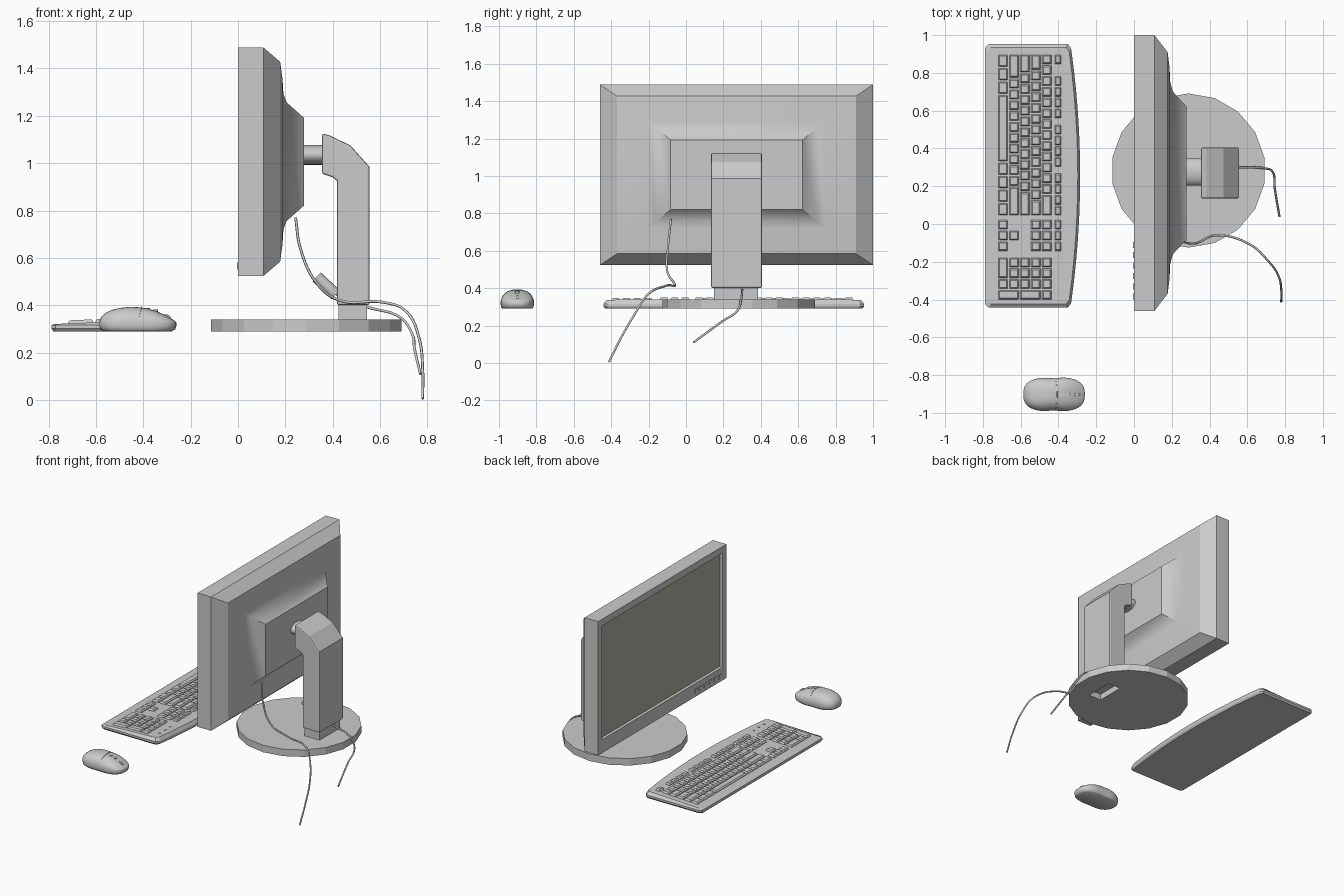
import bpy, bmesh, math
from mathutils import Vector

if "Cube" in bpy.data.objects:
    bpy.data.objects.remove(bpy.data.objects["Cube"])

# ---------- helpers ----------
def add_object(name, bm, smooth=None, color=None):
    bmesh.ops.recalc_face_normals(bm, faces=bm.faces)
    me = bpy.data.meshes.new(name)
    bm.to_mesh(me)
    bm.free()
    ob = bpy.data.objects.new(name, me)
    bpy.context.collection.objects.link(ob)
    if color:
        mat = bpy.data.materials.new(name + "_material")
        mat.diffuse_color = color
        mat.use_nodes = True
        mat.node_tree.nodes["Principled BSDF"].inputs["Base Color"].default_value = mat.diffuse_color
        me.materials.append(mat)
    if smooth:
        bpy.ops.object.select_all(action='DESELECT')
        ob.select_set(True)
        bpy.context.view_layer.objects.active = ob
        bpy.ops.object.shade_smooth_by_angle(angle=math.radians(smooth))
    return ob

def loft(bm, rings, start=True, end=True):
    rows = [[bm.verts.new(p) for p in r] for r in rings]
    n = len(rows[0])
    for a, b in zip(rows, rows[1:]):
        for i in range(n):
            bm.faces.new((a[i], a[(i + 1) % n], b[(i + 1) % n], b[i]))
    if start:
        bm.faces.new(rows[0])
    if end:
        bm.faces.new(rows[-1])

def box(bm, x0, x1, y0, y1, z0, z1):
    loft(bm, [[(x0, y0, z), (x1, y0, z), (x1, y1, z), (x0, y1, z)] for z in (z0, z1)])

def disc(bm, c, axis, r, depth, n, scale=(1, 1)):
    # cylinder along an axis, centred on c
    d = Vector(axis).normalized()
    u = Vector((0, 1, 0))
    v = d.cross(u) if abs(d.y) < 0.9 else Vector((1, 0, 0))
    if abs(d.y) >= 0.9:
        u = Vector((0, 0, 1))
    ang = [2 * math.pi * i / n for i in range(n)]
    loft(bm, [[Vector(c) + d * s * depth / 2 + u * r * scale[0] * math.cos(a)
               + v * r * scale[1] * math.sin(a) for a in ang] for s in (-1, 1)])

def tube(name, pts, r):
    cu = bpy.data.curves.new(name, 'CURVE')
    cu.dimensions = '3D'
    cu.bevel_depth = r
    cu.bevel_resolution = 1
    cu.resolution_u = 6
    cu.use_fill_caps = True
    sp = cu.splines.new('BEZIER')
    sp.bezier_points.add(len(pts) - 1)
    for bp, p in zip(sp.bezier_points, pts):
        bp.co = p
        bp.handle_left_type = bp.handle_right_type = 'AUTO'
    ob = bpy.data.objects.new(name, cu)
    bpy.context.collection.objects.link(ob)
    return ob

# ---------- monitor housing: rectangular rings from screen recess to back plate ----------
def rect(x, hy, z0, z1):
    return [(x, 0.27 - hy, z0), (x, 0.27 + hy, z0), (x, 0.27 + hy, z1), (x, 0.27 - hy, z1)]

bm = bmesh.new()
profile = [(0, .73, .482), (.108, .73, .482), (.178, .64, .422), (.188, .56, .35),
           (.192, .48, .285), (.206, .43, .25), (.278, .352, .186)]
rings = [rect(.015, .68, .625, 1.435), rect(0, .685, .62, 1.44)]
rings += [rect(x, hy, 1.006 - hz, 1.006 + hz) for x, hy, hz in profile]
loft(bm, rings, start=False)
add_object("monitor_housing", bm, smooth=30)

# screen panel
bm = bmesh.new()
bm.faces.new([bm.verts.new(p) for p in reversed(rect(.015, .68, .625, 1.435))])
add_object("screen", bm, color=(.42, .43, .37, 1))

# front buttons
bm = bmesh.new()
for i in range(6):
    y = -.385 + i * .055
    box(bm, -.005, .005, y - .016, y + .016, .55, .58)
add_object("monitor_buttons", bm)

# ---------- stand ----------
bm = bmesh.new()
disc(bm, (.32, .275, 1.035), (1, 0, 0), .042, .1, 20, (1.7, 1))
add_object("stand_hub", bm, smooth=40)

bm = bmesh.new()
arm = [(.355, 1.125), (.385, 1.118), (.475, 1.075), (.555, .985), (.555, .4),
       (.418, .4), (.418, .925), (.4, .94), (.355, .955)]
loft(bm, [[(x, y, z) for x, z in arm] for y in (.135, .405)])
ob = add_object("stand_arm", bm)
bev = ob.modifiers.new("soft_edges", 'BEVEL')
bev.width = .008
bev.segments = 2
bev.limit_method = 'ANGLE'
bev.angle_limit = math.radians(60)

bm = bmesh.new()
box(bm, .425, .545, .15, .385, .335, .405)
add_object("stand_foot", bm)

# round base with a socket in the underside
bm = bmesh.new()
disc(bm, (.288, .283, .315), (0, 0, 1), .408, .05, 18)
base = add_object("stand_base", bm)
bm = bmesh.new()
box(bm, .435, .535, .165, .37, .25, .334)
cutter = add_object("socket_cutter", bm)
cutter.hide_render = True
cutter.display_type = 'WIRE'
cut = base.modifiers.new("socket", 'BOOLEAN')
cut.object = cutter
cut.operation = 'DIFFERENCE'
cut.solver = 'EXACT'
bpy.context.view_layer.update()
base.data = bpy.data.meshes.new_from_object(base.evaluated_get(bpy.context.evaluated_depsgraph_get()))
base.modifiers.clear()
bpy.data.objects.remove(cutter)

# ---------- cables ----------
tube("monitor_cable", [(.243, -.08, .77), (.265, -.095, .635), (.335, -.1, .49), (.43, -.06, .42),
                       (.61, -.106, .413), (.714, -.2, .37), (.765, -.275, .26),
                       (.78, -.35, .13), (.78, -.412, .005)], .006)
tube("power_cable", [(.40, .28, .46), (.47, .3, .41), (.56, .3, .388), (.69, .295, .345),
                     (.735, .275, .28), (.745, .19, .22), (.77, .04, .11)], .006)
bm = bmesh.new()
disc(bm, (.372, .28, .482), (.085, 0, -.08), .026, .11, 12)
add_object("power_plug", bm, smooth=40)

# ---------- keyboard body ----------
def deck(x):
    return .32 + .04 * (x + .79)

outline = [(-.285 - .048 * t * t, .255 + .675 * t) for t in [i / 6 - 1 for i in range(13)]]
outline += [(-.35, .952), (-.77, .952), (-.788, .935), (-.788, -.425), (-.77, -.442), (-.35, -.442)]

def kb_ring(sx, sy, z):
    pts = [(-.537 + (x + .537) * sx, .255 + (y - .255) * sy) for x, y in outline]
    return [(x, y, z if z else deck(x)) for x, y in pts]

bm = bmesh.new()
loft(bm, [kb_ring(.97, .985, .29), kb_ring(1, 1, .302), kb_ring(1, 1, .316), kb_ring(.95, .975, 0)])
add_object("keyboard_body", bm)

# ---------- keys: row widths in key units, negative = gap ----------
U = .0572
ROW_X = [-.693, -.636, -.578, -.520, -.462, -.402]
bm = bmesh.new()

def key(x, y_top, w, hx=.025):
    y0, y1 = y_top - w * U + .004, y_top - .004
    def ring(i, dz):
        return [(px, py, deck(px) + dz) for px, py in
                ((x - hx + i, y0 + i), (x + hx - i, y0 + i), (x + hx - i, y1 - i), (x - hx + i, y1 - i))]
    loft(bm, [ring(0, -.003), ring(.002, .006), ring(.007, .013)])

def key_rows(y_start, rows):
    for x, widths in zip(ROW_X, rows):
        y = y_start
        for w in widths:
            if w > 0:
                key(x, y, w, .017 if x == ROW_X[-1] else .025)
            y -= abs(w) * U

key_rows(.9, [[1.25] * 3 + [6.25] + [1.25] * 4,
              [2.25] + [1] * 10 + [2.75],
              [1.75] + [1] * 11 + [2.25],
              [1.5] + [1] * 12 + [1.5],
              [1] * 13 + [2],
              [1, -1] + [1] * 4 + [-.5] + [1] * 4 + [-.5] + [1] * 4])
key_rows(.025, [[1] * 3, [-1, 1], [], [1] * 3, [1] * 3, [1] * 3])
key_rows(-.175, [[2, 1], [1] * 3, [1] * 3, [1] * 3, [1] * 4])
for r in (0, 2):
    key((ROW_X[r] + ROW_X[r + 1]) / 2, -.175 - 3 * U, 1, .054)
add_object("keyboard_keys", bm)

# status lights
bm = bmesh.new()
for y in (-.23, -.29, -.35):
    disc(bm, (-.378, y, deck(-.378)), (0, 0, 1), .009, .006, 10)
add_object("keyboard_lights", bm)

# ---------- mouse: superellipse rings with a humped top ----------
def mouse_ring(s, rise, z):
    pts = []
    for i in range(40):
        a = 2 * math.pi * i / 40
        c, d = math.cos(a), math.sin(a)
        x = -.423 + s * .163 * math.copysign(abs(c) ** .7, c)
        w = .091 - .006 * math.exp(-((x + .43) / .04) ** 2)
        y = -.902 + s * w * math.copysign(abs(d) ** .75, d)
        hump = .068 - 1.1 * (max(0, x + .46)) ** 2
        pts.append((x, y, z + hump * rise))
    return pts

bm = bmesh.new()
rings = [mouse_ring(.88, 0, .29), mouse_ring(.97, 0, .298), mouse_ring(1, 0, .313)]
for k in range(10):
    p = math.radians(9.6 * k)
    rings.append(mouse_ring(math.cos(p) ** .75, math.sin(p), .325))
loft(bm, rings)
add_object("mouse_body", bm, smooth=50)

# mouse seam, wheel and small buttons
tube("mouse_seam", [(-.42 + .012 * math.sin(a), -.902 + .083 * math.cos(a), .325 + .067 * math.sin(a) ** .8)
                    for a in [math.pi * i / 10 for i in range(1, 10)]], .002)
bm = bmesh.new()
disc(bm, (-.305, -.902, .338), (0, 1, 0), .024, .016, 16)
add_object("mouse_wheel", bm, smooth=40)
bm = bmesh.new()
for x, z in ((-.382, .383), (-.348, .376)):
    disc(bm, (x, -.902, z), (0, 0, 1), .011, .01, 12)
add_object("mouse_buttons", bm, smooth=40)
